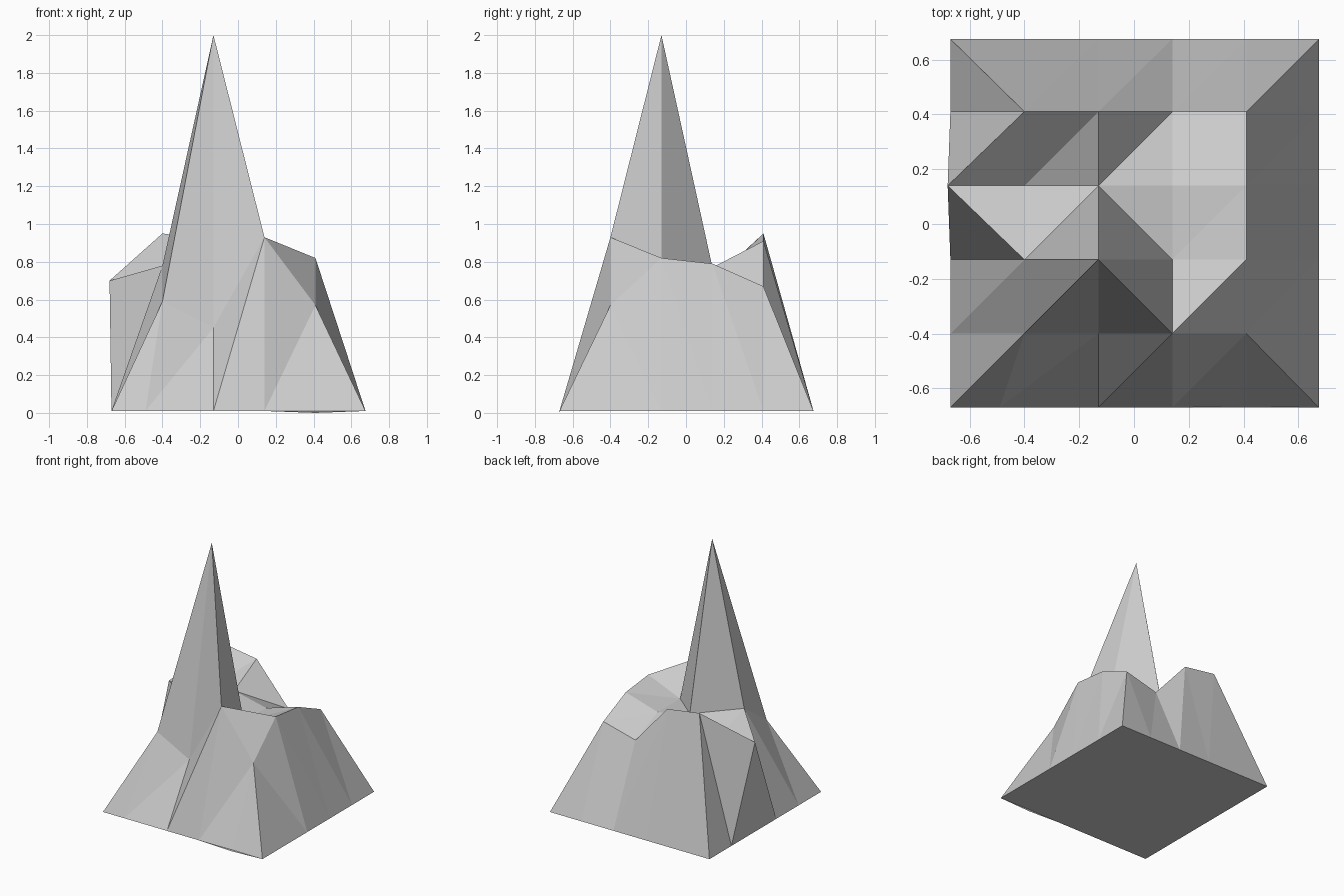
import bpy, bmesh

if "Cube" in bpy.data.objects:
    bpy.data.objects.remove(bpy.data.objects["Cube"])

# Grid lines shared by both axes, and the inner heights (rows front to back)
LINES = [-0.67, -0.4, -0.13, 0.14, 0.41, 0.675]
HEIGHTS = [
    [0.59, 0.45, 0.93, 0.57],
    [0.78, 2.00, 0.71, 0.82],
    [0.69, 0.77, 0.71, 0.79],
    [0.95, 0.91, 0.60, 0.67],
]
BASE = 0.01
# Cells creased from front right to back left; all others crease the other way
FALLING = {(4, 0), (0, 4), (2, 1), (0, 2), (2, 2)}

bm = bmesh.new()
N = len(LINES)


def height(i, j):
    if 0 < i < N - 1 and 0 < j < N - 1:
        return HEIGHTS[j - 1][i - 1]
    return BASE


grid = {(i, j): bm.verts.new((LINES[i], LINES[j], height(i, j)))
        for i in range(N) for j in range(N)}

# Irregular rim points: raised ledge on the left, shifted foot, lowest point
grid[0, 3].co = (-0.68, 0.14, 0.70)
grid[1, 0].co.x = -0.49
grid[4, 0].co.z = 0.0

# Faceted mountain surface
for i in range(N - 1):
    for j in range(N - 1):
        a, b = grid[i, j], grid[i + 1, j]
        c, d = grid[i + 1, j + 1], grid[i, j + 1]
        if (i, j) in FALLING:
            tris = ((a, b, d), (b, c, d))
        else:
            tris = ((a, b, c), (a, c, d))
        for t in tris:
            bm.faces.new(t)

# Wall under the raised ledge
bm.faces.new((grid[0, 2], grid[0, 3], grid[0, 4]))

# Flat underside, following the rim without the ledge point
last = N - 1
rim = ([(i, 0) for i in range(last)] + [(last, j) for j in range(last)]
       + [(i, last) for i in range(last, 0, -1)]
       + [(0, j) for j in range(last, 0, -1) if j != 3])
bm.faces.new([grid[k] for k in reversed(rim)])
bmesh.ops.recalc_face_normals(bm, faces=bm.faces[:])

mesh = bpy.data.meshes.new("mountain")
bm.to_mesh(mesh)
bm.free()
bpy.context.collection.objects.link(bpy.data.objects.new("mountain", mesh))
